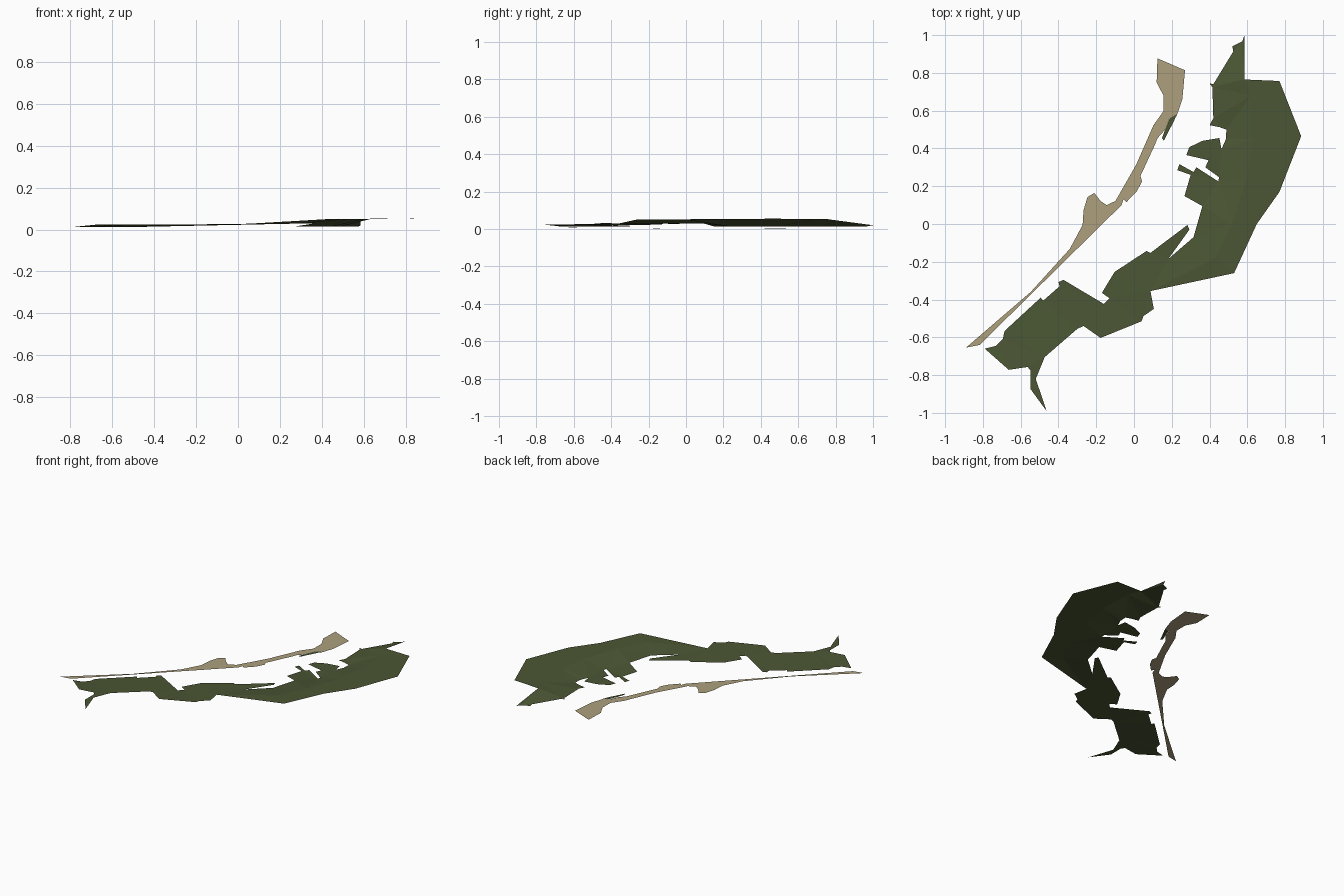
import bpy
from mathutils import Vector
from mathutils.geometry import delaunay_2d_cdt


def material(name, rgb):
    m = bpy.data.materials.new(name)
    m.diffuse_color = (*rgb, 1)
    return m


forest_green = material("forest green", (0.070, 0.093, 0.034))
sand = material("sand", (0.418, 0.352, 0.205))


def ramp(v, a, b, lo, hi):
    t = min(1, max(0, (v - a) / (b - a)))
    return lo + (hi - lo) * t


def sheet(name, sections, mat):
    """Triangulated land sheet. sections: (points, height rule, is_outline)."""
    pts, heights, n = [], [], 0
    for points, rule, outline in sections:
        for x, y in points:
            pts.append(Vector((x, y)))
            heights.append(rule(x, y))
        if outline:
            n = len(pts)
    loop = list(range(n))
    edges = [(i, (i + 1) % n) for i in loop]
    out = delaunay_2d_cdt(pts, edges, [loop[::-1]], 1, 1e-5)
    co, faces, orig = out[0], out[2], out[3]
    verts = [(c.x, c.y, heights[o[0]] if o else 0.02) for c, o in zip(co, orig)]
    # all faces look up
    tris = []
    for f in faces:
        a, b, c = (co[i] for i in f)
        area = (b - a).cross(c - a)
        tris.append(tuple(f) if area > 0 else tuple(reversed(f)))
    me = bpy.data.meshes.new(name)
    me.from_pydata(verts, [], tris)
    me.materials.append(mat)
    ob = bpy.data.objects.new(name, me)
    bpy.context.collection.objects.link(ob)
    return ob


# Height rules: high outer rim, low coast, nearly level beach
def rim_z(x, y):
    if y > 0.9:
        return 0.02
    if x < -0.75:
        return 0.012
    return ramp(x, 0.0, 0.45, 0.025, 0.051) + ramp(x, 0.6, 0.9, 0, 0.004)


def coast_z(x, y):
    if y > 0.12:
        return 0.014
    return ramp(x, -0.5, 0.3, 0.012, 0.029)


def beach_z(x, y):
    return ramp(x, -0.9, 0.3, 0.007, 0.0)


# Forest: straight outer rim, from the north tip round to the south-west
rim = [(0.585, 1.0), (0.585, 0.765), (0.77, 0.757), (0.885, 0.465), (0.77, 0.17),
       (0.65, 0.0), (0.53, -0.26), (0.087, -0.355), (0.105, -0.45), (0.05, -0.487),
       (0.04, -0.515), (-0.177, -0.603), (-0.267, -0.54), (-0.3, -0.555),
       (-0.473, -0.705), (-0.52, -0.82), (-0.463, -0.99), (-0.547, -0.875),
       (-0.547, -0.777), (-0.563, -0.757), (-0.663, -0.772), (-0.79, -0.66)]

# Forest: ragged coast, from the south-west back to the north tip
coast = [(-0.73, -0.645), (-0.695, -0.61), (-0.685, -0.566), (-0.494, -0.39),
         (-0.48, -0.405), (-0.394, -0.33), (-0.40, -0.307), (-0.373, -0.296),
         (-0.16, -0.423), (-0.13, -0.393), (-0.17, -0.365), (-0.103, -0.254),
         (0.066, -0.143), (0.087, -0.153), (0.283, -0.005), (0.293, -0.03),
         (0.182, -0.185), (0.315, -0.07), (0.362, 0.095), (0.267, 0.148),
         (0.3, 0.26), (0.23, 0.285), (0.24, 0.317), (0.315, 0.275), (0.33, 0.30),
         (0.447, 0.225), (0.45, 0.248), (0.378, 0.30), (0.394, 0.338),
         (0.277, 0.365), (0.293, 0.407), (0.362, 0.44), (0.452, 0.455),
         (0.463, 0.396), (0.487, 0.45), (0.489, 0.50), (0.452, 0.513),
         (0.40, 0.523), (0.42, 0.56), (0.415, 0.724), (0.4, 0.745), (0.42, 0.74),
         (0.526, 0.914), (0.52, 0.94), (0.573, 0.967)]

# Forest: inland crest where the slope meets the plateau
crest = [(0.62, 0.68), (0.63, 0.45), (0.6, 0.25), (0.52, 0.0), (0.43, -0.18)]

sheet("forest_land", [(rim, rim_z, True), (coast, coast_z, True),
                      (crest, lambda x, y: 0.05, False)], forest_green)

# Beach strip
beach = [(0.124, 0.877), (0.27, 0.814), (0.256, 0.66), (0.225, 0.57), (0.187, 0.555),
         (0.165, 0.5), (0.125, 0.455), (0.11, 0.418), (0.034, 0.254), (0.043, 0.225),
         (0.013, 0.17), (-0.04, 0.116), (-0.055, 0.132), (-0.066, 0.1),
         (-0.817, -0.64), (-0.89, -0.655), (-0.547, -0.36), (-0.34, -0.132),
         (-0.272, -0.005), (-0.267, 0.074), (-0.246, 0.143), (-0.21, 0.164),
         (-0.177, 0.122), (-0.145, 0.1), (-0.098, 0.122), (0.013, 0.317),
         (0.103, 0.523), (0.156, 0.597), (0.156, 0.68), (0.12, 0.75)]
sheet("beach", [(beach, beach_z, True)], sand)

# Small scrub patch beside the beach
scrub = [(0.225, 0.58), (0.19, 0.56), (0.165, 0.5), (0.148, 0.455), (0.158, 0.44),
         (0.18, 0.485), (0.212, 0.545)]
sheet("beach_scrub", [(scrub, lambda x, y: 0.004, True)], forest_green)
